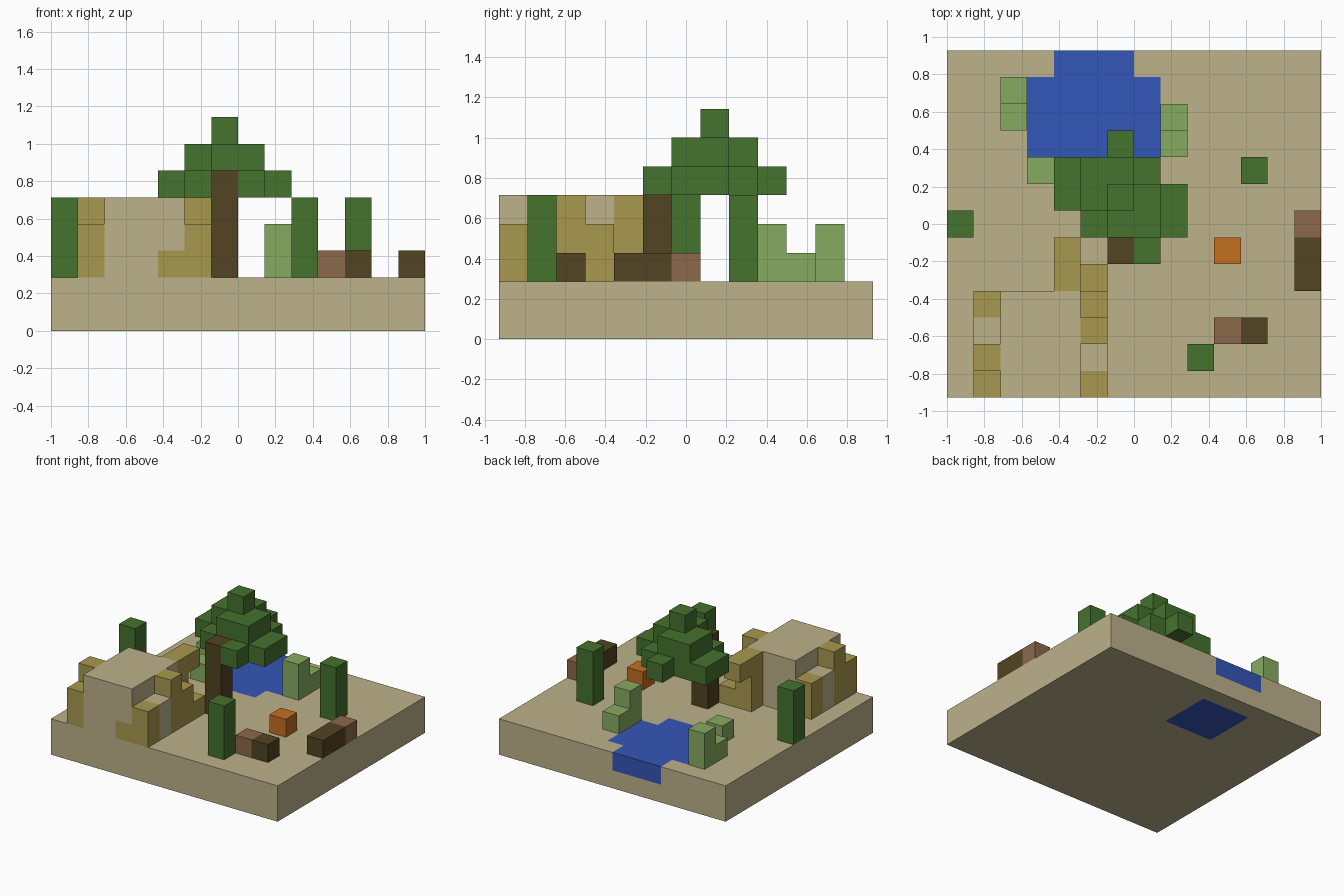
import bpy, bmesh
from mathutils import Vector

cube = bpy.data.objects.get("Cube")
if cube:
    bpy.data.objects.remove(cube, do_unlink=True)

U = 1 / 7            # edge of one block
NX, NY = 14, 13      # blocks across the ground


def material(name, rgb):
    lin = [(c / 255 / 12.92 if c < 11 else ((c / 255 + 0.055) / 1.055) ** 2.4) for c in rgb]
    m = bpy.data.materials.new(name)
    m.use_nodes = True
    m.diffuse_color = (*lin, 1)
    m.node_tree.nodes["Principled BSDF"].inputs["Base Color"].default_value = (*lin, 1)
    return m


sand = material("sand", (189, 178, 139))
blue = material("water_blue", (52, 86, 184))
green = material("dark_green", (69, 115, 45))
reed = material("light_green", (135, 171, 97))
gold = material("straw_gold", (169, 153, 78))
brown = material("dark_brown", (82, 67, 34))
tan = material("reddish_brown", (140, 104, 75))
orange = material("orange", (196, 112, 32))


def cells(i, j, k, ni=1, nj=1, nk=1):
    """Set of blocks filling a box that starts at i, j, k."""
    return {(i + a, j + b, k + c) for a in range(ni) for b in range(nj) for c in range(nk)}


def build(name, mat, blocks):
    """Closed skin around a set of blocks, with flat areas merged."""
    bm = bmesh.new()
    for block in blocks:
        centre = Vector(block) + Vector((0.5, 0.5, 0.5))
        for axis in range(3):
            for sign in (-1, 1):
                step = [0, 0, 0]
                step[axis] = sign
                if tuple(a + b for a, b in zip(block, step)) in blocks:
                    continue
                n, u = Vector(step) / 2, Vector((0, 0, 0))
                u[(axis + 1) % 3] = 0.5
                v = (n * 2).cross(u)
                quad = (n - u - v, n + u - v, n + u + v, n - u + v)
                bm.faces.new([bm.verts.new((centre + q - Vector((NX / 2, NY / 2, 0))) * U)
                              for q in quad])
    bmesh.ops.remove_doubles(bm, verts=bm.verts, dist=0.001)
    bmesh.ops.dissolve_limit(bm, angle_limit=0.01, verts=bm.verts, edges=bm.edges)
    bmesh.ops.triangulate(bm, faces=[f for f in bm.faces if len(f.verts) > 4])
    mesh = bpy.data.meshes.new(name)
    bm.to_mesh(mesh)
    bm.free()
    mesh.materials.append(mat)
    ob = bpy.data.objects.new(name, mesh)
    bpy.context.collection.objects.link(ob)


# Ground with a pond sunk into it
pond = cells(4, 8, 1, 3, 5) | cells(3, 9, 1, 5, 3) | cells(4, 9, 0, 3, 3)
build("pond", blue, pond)
build("ground", sand, cells(0, 0, 0, NX, NY, 2) - pond)

# House: sandy core, straw coloured stepped sides and doorway awning
patch = cells(4, 0, 2)
core = cells(2, 0, 2, 3, 4, 3) | cells(1, 2, 2, nk=2) | cells(5, 1, 2, nk=2)
build("house_walls", sand, core - patch)
build("house_front_patch", gold, patch)
build("house_right_front_steps", gold, cells(1, 0, 2, nk=2) | cells(1, 1, 2, nk=3))
build("house_right_back_step", gold, cells(1, 3, 2, nk=2))
build("house_left_front_step", gold, cells(5, 0, 2, nk=2))
build("house_left_back_steps", gold,
      cells(5, 2, 2, nk=3) | cells(5, 3, 2, nk=2) | cells(5, 4, 2)
      | cells(4, 4, 2, nk=3) | cells(4, 5, 4))

# Tree: trunk and three layers of leaves in a pinwheel outline
build("tree_trunk", brown, cells(6, 5, 2, nk=4))
leaves = (cells(5, 6, 5, 3, 3) | cells(4, 7, 5, nj=2) | cells(6, 9, 5)
          | cells(8, 6, 5, nj=2) | cells(7, 5, 5))
leaves |= cells(5, 6, 6, 3, 3) - cells(5, 6, 6) - cells(7, 8, 6)
leaves |= cells(6, 7, 7)
build("tree_leaves", green, leaves)

# Cactus columns
for n, (i, j) in enumerate([(0, 6), (11, 8), (9, 1)], 1):
    build(f"cactus_{n}", green, cells(i, j, 2, nk=3))

# Reeds around the pond
build("reeds_left", reed, cells(8, 9, 2, nj=2) | cells(8, 9, 3))
build("reeds_right", reed, cells(2, 10, 2, nj=2) | cells(2, 11, 3))
build("reeds_front", reed, cells(3, 8, 2))

# Fire block and logs with pale cut ends
build("fire", orange, cells(10, 5, 2))
build("front_log", brown, cells(11, 2, 2))
build("front_log_end", tan, cells(10, 2, 2))
build("side_log", brown, cells(13, 4, 2, nj=2))
build("side_log_end", tan, cells(13, 6, 2))
